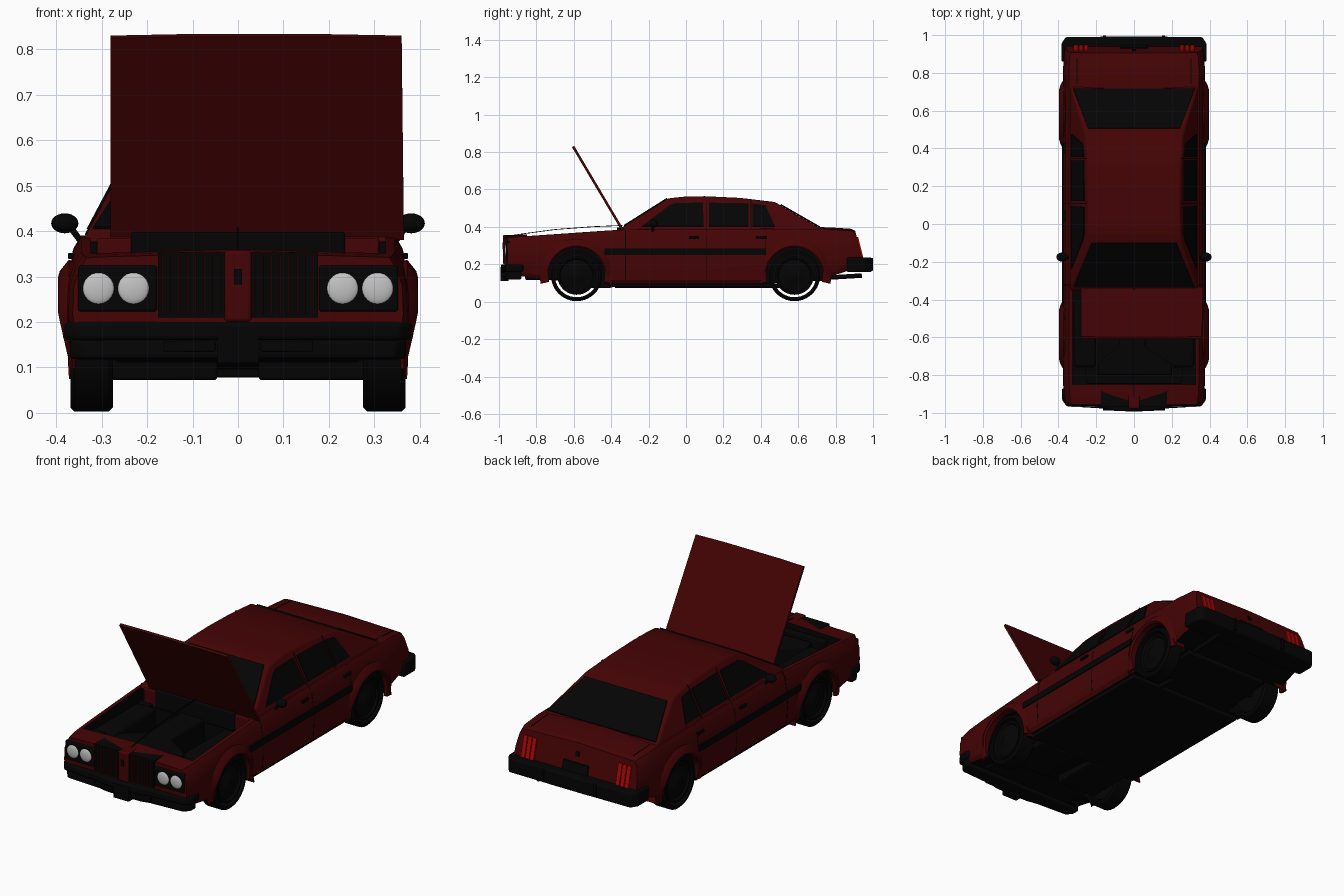
import bpy, bmesh, math
from mathutils import Vector

cube = bpy.data.objects.get("Cube")
if cube:
    bpy.data.objects.remove(cube)


def material(name, rgb):
    m = bpy.data.materials.new(name)
    m.use_nodes = True
    m.diffuse_color = (*rgb, 1)
    bsdf = next(n for n in m.node_tree.nodes if n.type == 'BSDF_PRINCIPLED')
    bsdf.inputs['Base Color'].default_value = (*rgb, 1)
    return m


RED = material("dark red paint", (.058, .001, .0014))
BLACK = material("black trim", (.0012, .0012, .0012))
GLASS = material("dark glass", (.0011, .0011, .0012))
LAMP = material("lamp white", (.55, .55, .55))
TAIL = material("tail light red", (.4, .002, .002))


def finish(name, bm, *mats, bevel=0, smooth=True):
    bmesh.ops.recalc_face_normals(bm, faces=bm.faces)
    mesh = bpy.data.meshes.new(name)
    bm.to_mesh(mesh)
    bm.free()
    ob = bpy.data.objects.new(name, mesh)
    bpy.context.collection.objects.link(ob)
    for m in mats:
        mesh.materials.append(m)
    if bevel:
        mod = ob.modifiers.new("soft_edges", 'BEVEL')
        mod.width, mod.segments = bevel, 3
    if smooth:
        bpy.ops.object.select_all(action='DESELECT')
        ob.select_set(True)
        bpy.context.view_layer.objects.active = ob
        bpy.ops.object.shade_smooth_by_angle(angle=math.radians(35))
    return ob


def loft(bm, rings, caps=True, closed=True):
    rows = [[bm.verts.new(p) for p in ring] for ring in rings]
    n = len(rows[0])
    for a, b in zip(rows, rows[1:]):
        for i in range(n if closed else n - 1):
            j = (i + 1) % n
            bm.faces.new((a[i], a[j], b[j], b[i]))
    if caps:
        bm.faces.new(rows[0])
        bm.faces.new(rows[-1])


def prism(name, pts, vec, mat, bevel=0):
    bm = bmesh.new()
    loft(bm, [pts, [Vector(p) + Vector(vec) for p in pts]])
    return finish(name, bm, mat, bevel=bevel, smooth=bevel > 0)


def box(name, x, y, z, mat, bevel=0):
    pts = [(x[0], y[0], z[0]), (x[1], y[0], z[0]), (x[1], y[1], z[0]), (x[0], y[1], z[0])]
    return prism(name, pts, (0, 0, z[1] - z[0]), mat, bevel)


SIDES = (("left_", 1), ("right_", -1))


def pair(name, pts, vec, mat):
    for side, s in SIDES:
        prism(side + name, [(s * p[0], p[1], p[2]) for p in pts],
              (s * vec[0], vec[1], vec[2]), mat)


def pair_box(name, x, y, z, mat, bevel=0):
    for side, s in SIDES:
        box(side + name, (s * x[0], s * x[1]), y, z, mat, bevel)


def rod(name, a, b, r, mat, seg=16):
    a, b = Vector(a), Vector(b)
    bm = bmesh.new()
    rot = (b - a).to_track_quat('Z', 'Y').to_matrix().to_4x4()
    rot.translation = (a + b) / 2
    bmesh.ops.create_cone(bm, cap_ends=True, segments=seg, radius1=r, radius2=r,
                          depth=(b - a).length, matrix=rot)
    return finish(name, bm, mat)


def lathe(name, profile, centre, mat, closed, seg=40):
    # rings of (x, radius) pairs spun around the axle direction
    cx, cy, cz = centre
    rings = []
    for k in range(seg + 1):
        a = math.tau * k / seg
        rings.append([(cx + x, cy + r * math.cos(a), cz + r * math.sin(a)) for x, r in profile])
    bm = bmesh.new()
    loft(bm, rings, caps=False, closed=closed)
    bmesh.ops.remove_doubles(bm, verts=bm.verts, dist=.0001)
    return finish(name, bm, mat)


def ellipsoid(name, centre, radii, mat):
    bm = bmesh.new()
    bmesh.ops.create_uvsphere(bm, u_segments=20, v_segments=12, radius=1)
    bmesh.ops.scale(bm, vec=radii, verts=bm.verts)
    bmesh.ops.translate(bm, vec=centre, verts=bm.verts)
    return finish(name, bm, mat)


# Lower body: cross-sections (y, width scale, bottom, top, rear lean)
stations = [(-.955, .965, .16, .342, 0), (-.9, .99, .14, .347, 0), (-.78, 1, .12, .355, 0),
            (-.42, 1, .095, .38, 0), (-.3, 1, .095, .387, 0), (.44, 1, .095, .39, 0),
            (.76, 1, .13, .388, 0), (.88, .99, .17, .38, 0), (.952, .965, .19, .37, .25)]
rings = []
for y, s, zb, zt, lean in stations:
    half = [(.355, zb), (.37, zb + .02), (.377, .215), (.374, .28), (.362, zt - .028), (.345, zt)]
    outline = half + [(0, zt + .01)] + [(-x, z) for x, z in reversed(half)]
    rings.append([(x * s, y - lean * (z - .19), z) for x, z in outline])
bm = bmesh.new()
loft(bm, rings)
bmesh.ops.recalc_face_normals(bm, faces=bm.faces)
for f in bm.faces:
    f.material_index = 1 if f.normal.z < -.7 else 0
body = finish("body", bm, RED, BLACK, smooth=False)

# Wheel wells and engine bay are cut out, with black inner faces
WHEEL_Y, AXLE_Z = (-.585, .58), .14
cutters = [box("bay_upper_cutter", (-.325, .325), (-.85, -.345), (.312, .6), RED),
           box("bay_lower_cutter", (-.255, .255), (-.84, -.36), (.2, .5), RED)]
for y in WHEEL_Y:
    for side, s in SIDES:
        cutters.append(rod("well_cutter", (s * .265, y, AXLE_Z), (s * .5, y, AXLE_Z), .157, RED, 40))
for c in cutters:
    c.hide_render = True
    c.data.materials.append(BLACK)
    for f in c.data.polygons:
        f.material_index = 1
    mod = body.modifiers.new("cut", 'BOOLEAN')
    mod.operation, mod.solver, mod.object = 'DIFFERENCE', 'EXACT', c
bpy.context.view_layer.update()
cut = bpy.data.meshes.new_from_object(body.evaluated_get(bpy.context.evaluated_depsgraph_get()))
body.modifiers.clear()
body.data = cut
for c in cutters:
    bpy.data.objects.remove(c)
bpy.ops.object.select_all(action='DESELECT')
body.select_set(True)
bpy.context.view_layer.objects.active = body
bpy.ops.object.shade_smooth_by_angle(angle=math.radians(30))


# Cabin: side profile with sides leaning inwards
def lean_x(z):
    return .338 - .53 * (z - .385)


roofline = [(-.36, .375), (-.34, .398), (-.096, .552), (-.02, .561), (.1, .564), (.29, .555),
            (.475, .533), (.725, .39), (.74, .375)]
bm = bmesh.new()
loft(bm, [[(s * lean_x(z), y, z) for y, z in roofline] for s in (1, -1)])
finish("cabin", bm, RED, bevel=.01)


def screen(name, low, high, lift):
    # glass plate between two points of the roofline
    pts = [(s * (lean_x(z) - inset), y, z) for y, z, inset, signs in
           ((*low, .01, (-1, 1)), (*high, .026, (1, -1))) for s in signs]
    prism(name, pts, lift, GLASS)


screen("windshield", (-.33, .404), (-.1, .549), (0, -.003, .006))
screen("rear_window", (.715, .396), (.505, .516), (0, .003, .006))

windows = {"front_window": [(-.235, .402), (-.09, .512), (-.06, .525), (.09, .527), (.095, .402)],
           "rear_door_window": [(.122, .402), (.122, .527), (.335, .523), (.335, .402)],
           "quarter_window": [(.355, .402), (.355, .522), (.425, .513), (.475, .402)]}
for name, pts in windows.items():
    pair(name, [(lean_x(z) - .002, y, z) for y, z in pts], (.006, 0, .003), GLASS)
for y in (.106, .345):
    pair("window_seam", [(lean_x(z) - .002, y + d, z) for d, z in
         ((0, .39), (.004, .39), (.004, .545), (0, .545))], (.004, 0, .002), BLACK)

# Side trim, door and boot seams, handles and mirrors
pair_box("side_stripe", (.365, .381), (-.435, .425), (.251, .284), BLACK)
seam = [(.372, .12), (.3775, .215), (.3745, .28), (.364, .355), (.348, .386)]
for name, y in (("front_door_seam", -.325), ("middle_door_seam", .106), ("rear_door_seam", .425)):
    pair(name, [(x, y, z) for x, z in seam] + [(.33, y, .386), (.33, y, .12)], (0, .004, 0), BLACK)
pair("boot_seam", [(.3, .74, .388), (.304, .74, .388), (.304, .88, .381), (.3, .88, .381)],
     (0, 0, .003), BLACK)
for y in (.015, .375):
    pair_box("door_handle", (.355, .374), (y, y + .055), (.338, .352), BLACK, .003)
for side, s in SIDES:
    ellipsoid(side + "mirror", (s * .381, -.175, .417), (.03, .024, .022), BLACK)
    rod(side + "mirror_stalk", (s * .34, -.18, .37), (s * .37, -.176, .41), .007, BLACK)

# Wheels, arch flares and mud flaps
tyre = [(-.047, .116), (-.047, .128), (-.038, .137), (.038, .137), (.047, .128), (.047, .116)]
rim = [(-.03, 0), (-.03, .1), (.04, .103), (.04, .093), (.03, .085), (.034, .045), (.042, .035), (.045, 0)]
for end, y in zip(("front_", "rear_"), WHEEL_Y):
    rod(end + "axle", (-.3, y, AXLE_Z), (.3, y, AXLE_Z), .02, BLACK)
    for side, s in SIDES:
        centre = (s * .322, y, AXLE_Z)
        lathe(side + end + "tyre", [(s * x, r) for x, r in tyre], centre, BLACK, True)
        lathe(side + end + "rim", [(s * x, r) for x, r in rim], centre, BLACK, False)
        section = [(.355, .15), (.388, .15), (.396, .158), (.392, .172), (.372, .197), (.355, .19)]
        arcs = []
        for k in range(29):
            a = math.radians(-13 + 206 * k / 28)
            bulge = max(.4, min(1, .5 + math.sin(a)))
            arcs.append([(s * (.36 + (x - .36) * bulge), y + r * math.cos(a), AXLE_Z + r * math.sin(a))
                         for x, r in section])
        bm = bmesh.new()
        loft(bm, arcs)
        finish(side + end + "arch_flare", bm, RED)
    low = .075 if y < 0 else .1
    pair(end + "mud_flap", [(.3, y + .165, .15), (.375, y + .165, .15), (.372, y + .185, low),
                            (.31, y + .185, low)], (0, .008, 0), RED)

# Underside
box("floor_pan", (-.345, .345), (-.41, .41), (.078, .1), BLACK, .006)
box("front_crossmember", (-.28, .28), (-.86, -.42), (.115, .17), BLACK, .01)
pair_box("suspension_mount", (.045, .28), (-.66, -.4), (.072, .13), BLACK, .008)
box("rear_pan", (-.25, .25), (.4, .74), (.11, .17), BLACK, .01)
rod("drive_shaft", (0, -.3, .09), (0, .58, .12), .012, BLACK)
rod("exhaust_pipe", (.17, -.38, .085), (.17, .5, .085), .012, BLACK)
rod("tail_pipe", (.22, .7, .125), (.22, .94, .14), .012, BLACK)


# Bumpers: wrap-around outlines; direction -1 is the front
def bumper(name, d, tip, corner, back, z, half):
    right = [(half, back), (half, corner - .035), (half - .025, corner), (half * .4, corner + tip * .5), (.1, corner + tip)]
    outline = right + [(-x, y) for x, y in reversed(right)]
    prism(name, [(x, d * y, z[0]) for x, y in outline], (0, 0, z[1] - z[0]), BLACK, .01)


bumper("front_bumper", -1, .025, .965, .87, (.16, .2), .382)
bumper("front_bumper_lower", -1, .022, .955, .88, (.118, .163), .37)
bumper("rear_bumper", 1, .003, .99, .86, (.158, .237), .385)
pair_box("rear_bumper_guard", (.148, .164), (.97, .999), (.165, .235), BLACK, .003)
box("front_plate", (-.045, .045), (-.992, -.95), (.11, .185), BLACK)
pair_box("bumper_slot", (.05, .165), (-.987, -.96), (.135, .158), BLACK, .003)

# Grille, nose and headlights
pair_box("grille", (.03, .176), (-.966, -.88), (.21, .353), BLACK)
for k in range(8):
    x = .036 + k * .0185
    pair_box("grille_bar", (x, x + .003), (-.972, -.96), (.215, .347), RED)
box("nose", (-.03, .03), (-.978, -.88), (.2, .358), RED, .008)
box("nose_badge", (-.009, .009), (-.982, -.97), (.282, .317), BLACK)
pair_box("headlight_bezel", (.178, .352), (-.963, -.94), (.223, .324), BLACK, .006)
for side, s in SIDES:
    for x in (.23, .307):
        ellipsoid(side + "headlight", (s * x, -.96, .274), (.036, .01, .036), LAMP)


# Tail lights and rear plate on the leaning rear panel
def rear_plate(name, x, z, mat, thick):
    y = [.951 - .25 * (h - .19) for h in z]
    pts = [(x[0], y[0], z[0]), (x[1], y[0], z[0]), (x[1], y[1], z[1]), (x[0], y[1], z[1])]
    prism(name, pts, (0, thick, 0), mat)


for side, s in SIDES:
    for x in (.243, .27, .297):
        rear_plate(side + "tail_light", (s * x, s * (x + .022)), (.235, .345), TAIL, .008)
rear_plate("licence_plate", (-.075, .075), (.225, .285), BLACK, .008)
rear_plate("boot_lock", (-.01, .01), (.315, .338), BLACK, .006)

# Engine bay contents
cover = [(-.19, -.8), (.2, -.8), (.2, -.74), (.06, -.65), (.06, -.37), (-.08, -.37), (-.08, -.64), (-.19, -.74)]
prism("engine_cover", [(x, y, .19) for x, y in cover], (0, 0, .13), BLACK, .008)
box("radiator", (-.25, .25), (-.845, -.81), (.19, .335), BLACK, .005)
pair_box("inner_wing", (.2, .32), (-.76, -.4), (.2, .325), BLACK, .02)
box("cowl_panel", (-.31, .31), (-.36, -.33), (.3, .385), RED, .006)
box("cowl_vent", (-.235, .235), (-.37, -.35), (.3, .398), BLACK, .006)

# Thin centre rail arching from the nose to the cowl
rail = [(-.96, .352), (-.85, .368), (-.7, .388), (-.5, .403), (-.34, .41)]
strip = [(-.002, y, z) for y, z in rail] + [(-.002, y, z - .004) for y, z in reversed(rail)]
prism("centre_rail", strip, (.004, 0, 0), BLACK)

# Raised bonnet, hinged at the cowl and sitting slightly to one side
prism("bonnet", [(-.28, -.345, .38), (.365, -.345, .38), (.36, -.608, .824), (.2, -.61, .827),
                 (-.13, -.61, .827), (-.28, -.608, .824)], (0, .012, .006), RED)
